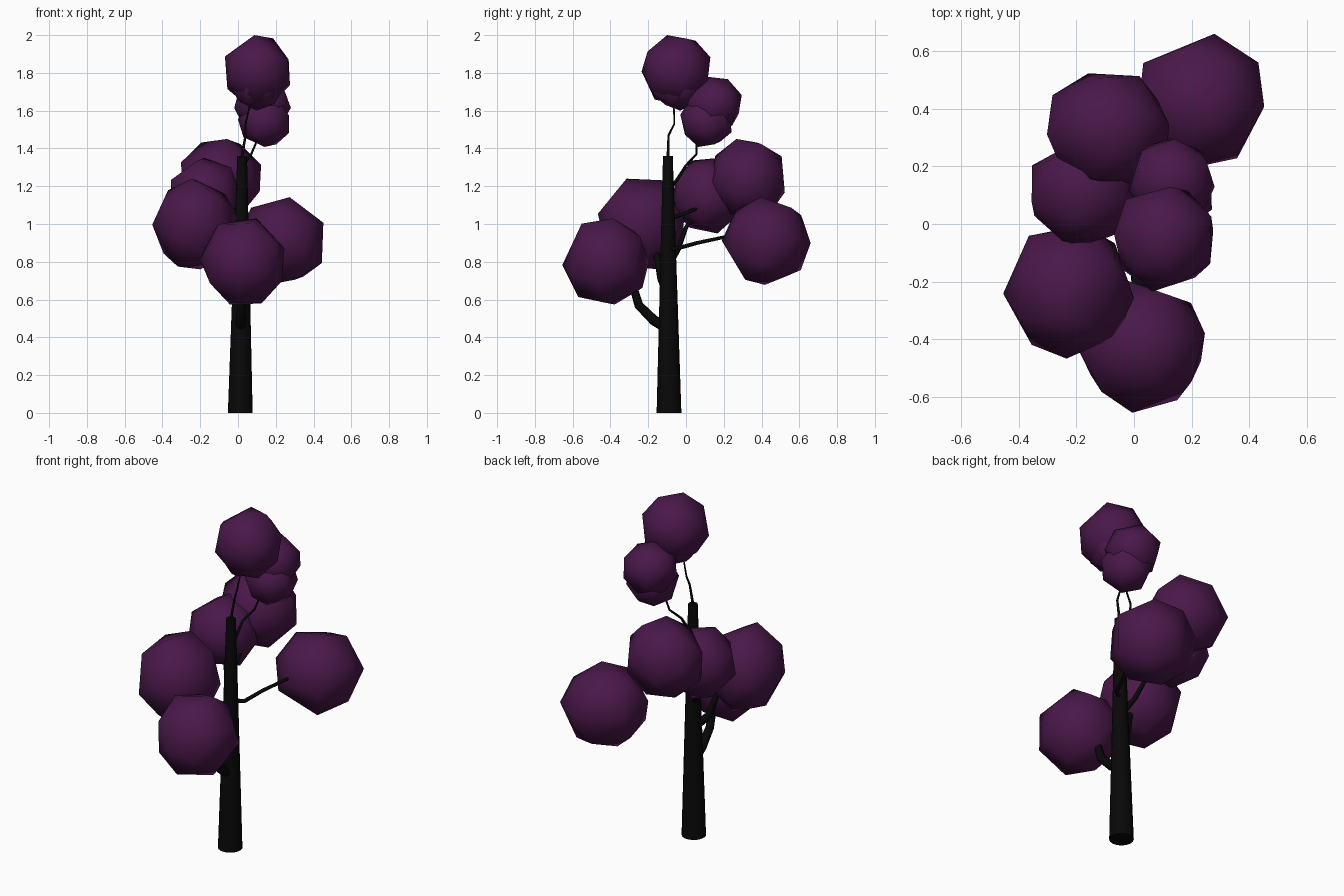
import bpy, bmesh, math, random
from mathutils import Vector, Euler

if "Cube" in bpy.data.objects:
    bpy.data.objects.remove(bpy.data.objects["Cube"])

random.seed(11)


def material(name, rgb):
    m = bpy.data.materials.new(name)
    m.diffuse_color = (*rgb, 1)
    m.use_nodes = True
    m.node_tree.nodes["Principled BSDF"].inputs["Base Color"].default_value = m.diffuse_color
    return m


BARK = material("bark", (0.0025, 0.0025, 0.0025))
LEAF = material("leaves", (0.068, 0.009, 0.068))


def finish(name, bm, mat):
    bmesh.ops.recalc_face_normals(bm, faces=bm.faces)
    me = bpy.data.meshes.new(name)
    bm.to_mesh(me)
    bm.free()
    me.materials.append(mat)
    ob = bpy.data.objects.new(name, me)
    bpy.context.collection.objects.link(ob)
    bpy.ops.object.select_all(action='DESELECT')
    ob.select_set(True)
    bpy.context.view_layer.objects.active = ob
    bpy.ops.object.shade_smooth_by_angle(angle=math.radians(60))
    return ob


def limb(name, path, sides):
    """Tapered tube through (x, y, z, radius) points."""
    bm = bmesh.new()
    pts = [Vector(p[:3]) for p in path]
    rings = []
    for i, p in enumerate(pts):
        d = pts[min(i + 1, len(pts) - 1)] - pts[max(i - 1, 0)]
        if len(pts) == 2:
            d = Vector((0, 0, 1))
        u = d.cross(Vector((0.9, 0.1, 0))).normalized()
        v = d.cross(u).normalized()
        rings.append([bm.verts.new(p + path[i][3] * (math.cos(a) * u + math.sin(a) * v))
                      for a in (2 * math.pi * k / sides for k in range(sides))])
    for a, b in zip(rings, rings[1:]):
        for k in range(sides):
            n = (k + 1) % sides
            bm.faces.new((a[k], a[n], b[n], b[k]))
    bm.faces.new(rings[0])
    bm.faces.new(rings[-1])
    return finish(name, bm, BARK)


def clump(name, centre, half, count=20):
    """Coarse faceted ball: hull of evenly spread points fitted to a box."""
    rot = Euler([random.uniform(0, 6.28) for _ in range(3)])
    pts = []
    for i in range(count):
        z = 1 - (2 * i + 1) / count
        r, a = math.sqrt(1 - z * z), i * 2.39996
        p = Vector((r * math.cos(a), r * math.sin(a), z))
        p.rotate(rot)
        pts.append(p)
    lo = [min(p[k] for p in pts) for k in range(3)]
    hi = [max(p[k] for p in pts) for k in range(3)]
    bm = bmesh.new()
    for p in pts:
        bm.verts.new([centre[k] + half[k] * (2 * (p[k] - lo[k]) / (hi[k] - lo[k]) - 1)
                      for k in range(3)])
    bmesh.ops.convex_hull(bm, input=bm.verts)
    return finish(name, bm, LEAF)


# Trunk: straight tapered column
limb("trunk", [(0.012, -0.09, 0, 0.066), (0.022, -0.096, 1.36, 0.026)], 16)

# Branches
limb("branch_front_low", [(0.015, -0.1, 0.45, 0.03), (0.015, -0.17, 0.49, 0.027),
                          (0.02, -0.25, 0.57, 0.024), (0.02, -0.28, 0.67, 0.021),
                          (0.02, -0.36, 0.78, 0.014)], 8)
limb("branch_left", [(0.01, -0.1, 0.64, 0.025), (-0.06, -0.13, 0.71, 0.022),
                     (-0.09, -0.15, 0.82, 0.019), (-0.18, -0.2, 0.96, 0.012)], 8)
limb("branch_back_right", [(0.02, -0.09, 0.87, 0.013), (0.08, -0.05, 0.87, 0.011),
                           (0.12, 0.06, 0.9, 0.01), (0.18, 0.2, 0.93, 0.009),
                           (0.23, 0.38, 0.93, 0.005)], 8)
limb("branch_back_left", [(0.01, -0.09, 0.78, 0.018), (-0.04, -0.04, 0.87, 0.014),
                          (-0.08, 0.0, 0.98, 0.011), (-0.16, 0.09, 1.12, 0.007)], 8)
limb("branch_back", [(0.015, -0.09, 1.03, 0.012), (0.0, -0.02, 1.05, 0.01),
                     (-0.04, 0.1, 1.1, 0.008), (-0.08, 0.3, 1.22, 0.005)], 8)
limb("branch_upper", [(0.018, -0.09, 1.19, 0.01), (0.02, -0.05, 1.23, 0.009),
                      (0.03, 0.0, 1.31, 0.007), (0.07, 0.055, 1.37, 0.006),
                      (0.1, 0.055, 1.44, 0.005), (0.13, 0.13, 1.6, 0.004)], 8)
limb("branch_top", [(0.018, -0.096, 1.34, 0.008), (0.04, -0.092, 1.47, 0.006),
                    (0.04, -0.062, 1.53, 0.005), (0.06, -0.064, 1.62, 0.004),
                    (0.1, -0.05, 1.78, 0.003)], 8)

# Leaf clumps: name, centre, half size
for name, c, h in [
    ("leaves_top", (0.103, -0.053, 1.815), (0.172, 0.182, 0.185)),
    ("leaves_top_under", (0.1, -0.045, 1.735), (0.135, 0.138, 0.135)),
    ("leaves_upper", (0.13, 0.145, 1.635), (0.15, 0.15, 0.145)),
    ("leaves_upper_under", (0.135, 0.105, 1.55), (0.135, 0.135, 0.142)),
    ("leaves_back_right", (0.23, 0.425, 0.91), (0.222, 0.235, 0.232)),
    ("leaves_back", (-0.09, 0.325, 1.245), (0.212, 0.198, 0.205)),
    ("leaves_back_left", (-0.165, 0.115, 1.15), (0.19, 0.188, 0.2)),
    ("leaves_left", (-0.227, -0.237, 1.0), (0.227, 0.23, 0.24)),
    ("leaves_front", (0.022, -0.425, 0.802), (0.224, 0.23, 0.228)),
]:
    clump(name, c, h)
